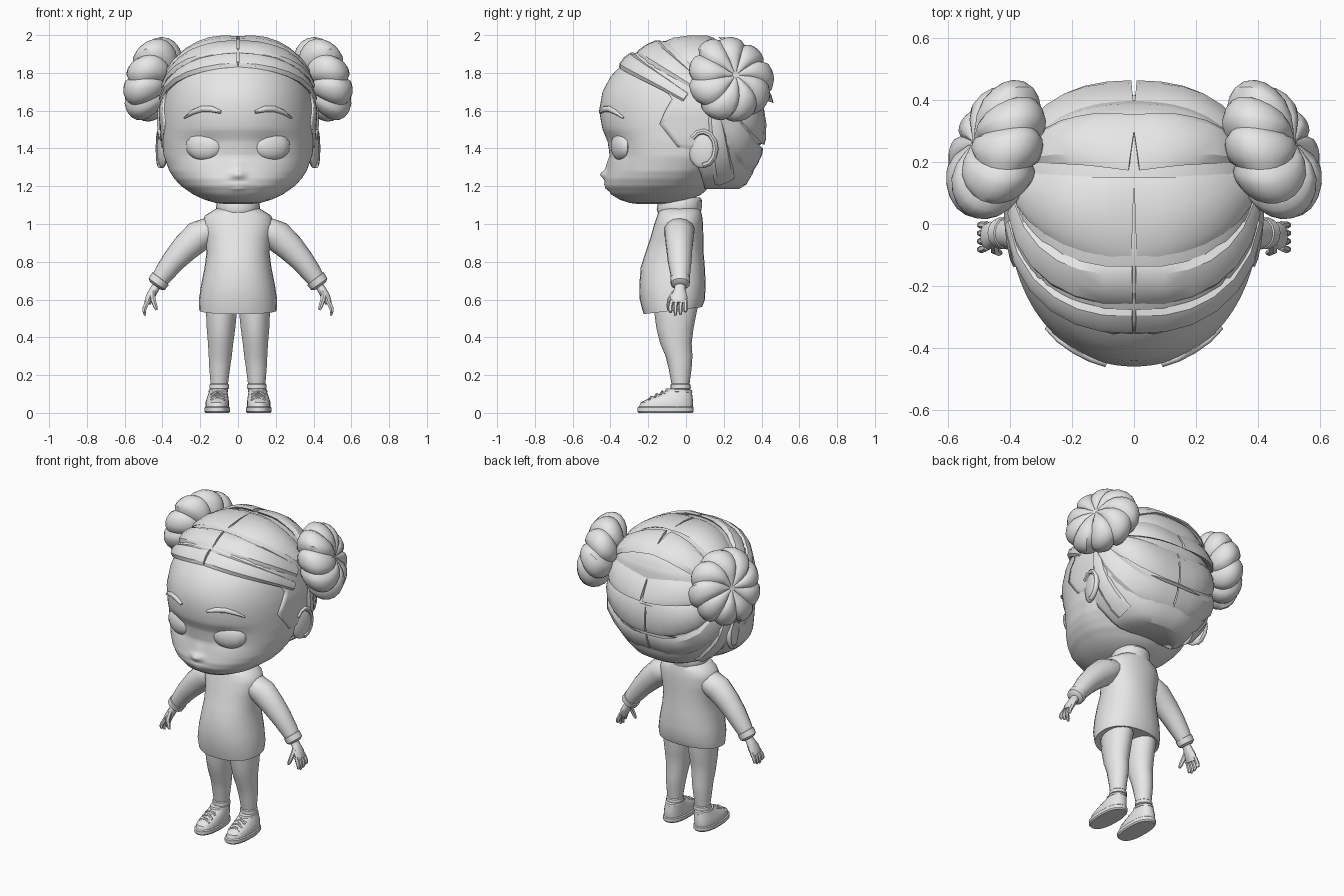
import bpy, bmesh, math
from mathutils import Vector, Matrix
from mathutils.bvhtree import BVHTree

grey = bpy.data.materials.new("plain grey")
grey.diffuse_color = (0.8, 0.8, 0.8, 1)


def finish(name, bm, mirror=False, angle=35):
    """Turn a bmesh into a shaded object, optionally mirrored across x = 0."""
    bmesh.ops.remove_doubles(bm, verts=bm.verts, dist=0.0004)
    bmesh.ops.recalc_face_normals(bm, faces=bm.faces)
    me = bpy.data.meshes.new(name)
    bm.to_mesh(me)
    bm.free()
    me.materials.append(grey)
    ob = bpy.data.objects.new(name, me)
    bpy.context.collection.objects.link(ob)
    bpy.ops.object.select_all(action='DESELECT')
    ob.select_set(True)
    bpy.context.view_layer.objects.active = ob
    bpy.ops.object.shade_smooth_by_angle(angle=math.radians(angle))
    if mirror:
        ob.modifiers.new("mirror", 'MIRROR').use_mirror_merge = False
    return ob


def skin(name, rows, wrap=True, mirror=False, angle=35):
    """Join rows of points with quads and close both ends."""
    bm = bmesh.new()
    vs = [[bm.verts.new(p) for p in row] for row in rows]
    n = len(rows[0])
    for a, b in zip(vs, vs[1:]):
        for i in range(n if wrap else n - 1):
            j = (i + 1) % n
            bm.faces.new((a[i], a[j], b[j], b[i]))
    bm.faces.new(vs[0])
    bm.faces.new(vs[-1])
    return finish(name, bm, mirror, angle)


def spow(v, k):
    return math.copysign(abs(v) ** k, v)


def ring_point(r, a, e, ef=None):
    """Point at angle a (0 = front) on ring (z, cx, cy, half width, front y, back y, tilt)."""
    if ef and math.cos(a) > 0:
        e = ef
    c = spow(math.cos(a), 2 / e)
    y = r[2] - c * ((r[2] - r[4]) if c > 0 else (r[5] - r[2]))
    tilt = r[6] if len(r) > 6 else 0
    return Vector((r[1] + r[3] * spow(math.sin(a), 2 / e), y, r[0] + tilt * y))


def loft(name, rings, n=24, e=2.0, mirror=False, angle=35):
    rows = [[ring_point(r, 2 * math.pi * i / n, e) for i in range(n)] for r in rings]
    return skin(name, rows, True, mirror, angle)


def sweep(name, pts, c, n=8, mirror=True, angle=45):
    """Elliptical tube through (x, y, z, width, thickness), thickness facing away from c."""
    ps = [Vector(p[:3]) for p in pts]
    rows = []
    for i, p in enumerate(ps):
        t = (ps[min(i + 1, len(ps) - 1)] - ps[max(i - 1, 0)]).normalized()
        out = p - Vector(c)
        out = (out - t * out.dot(t)).normalized()
        side = t.cross(out)
        rows.append([p + side * pts[i][3] * math.cos(2 * math.pi * k / n)
                     + out * pts[i][4] * math.sin(2 * math.pi * k / n) for k in range(n)])
    return skin(name, rows, True, mirror, angle)


def ellipsoid(name, loc, rad, rot=0, mirror=True, seg=16):
    bm = bmesh.new()
    m = Matrix.Translation(loc) @ Matrix.Rotation(rot, 4, 'Z') @ Matrix.Diagonal((*rad, 1))
    bmesh.ops.create_uvsphere(bm, u_segments=seg, v_segments=10, radius=1, matrix=m)
    return finish(name, bm, mirror)


def lerp(table, z):
    """Interpolate a table of rows sorted by their first value."""
    for a, b in zip(table, table[1:]):
        if z <= b[0]:
            f = max(0, (z - a[0]) / (b[0] - a[0]))
            return [p + (q - p) * f for p, q in zip(a, b)]
    return list(table[-1])


# Head, with nose, lips and eye sockets swelling out of the face
HE = 2.1
head = [(1.105, 0, -.18, .06, -.25, -.1), (1.112, 0, -.16, .12, -.3, -.04),
        (1.128, 0, -.14, .175, -.35, .02), (1.155, 0, -.12, .235, -.395, .08),
        (1.2, 0, -.09, .30, -.424, .13), (1.24, 0, -.07, .337, -.427, .16),
        (1.28, 0, -.05, .363, -.418, .2), (1.36, 0, -.01, .393, -.403, .26),
        (1.44, 0, .01, .403, -.416, .3), (1.5, 0, .03, .405, -.442, .33),
        (1.6, 0, .04, .405, -.46, .35), (1.7, 0, .05, .39, -.442, .36),
        (1.78, 0, .05, .36, -.40, .35), (1.86, 0, .04, .30, -.325, .32),
        (1.92, 0, .03, .2, -.21, .26), (1.94, 0, .03, .1, -.1, .15)]
bumps = [(0, 1.262, .035, .022, -.03), (0, 1.31, .025, .04, -.01), (.18, 1.41, .085, .06, .016),
         (0, 1.212, .05, .008, -.011), (0, 1.188, .04, .009, -.012)]
rows = []
for z in sorted({r[0] for r in head} | {round(1.17 + .01 * k, 2) for k in range(18)}
                | {round(1.37 + .03 * k, 2) for k in range(6)}):
    row = [ring_point(lerp(head, z), 2 * math.pi * i / 112, HE) for i in range(112)]
    for p in row:
        if p.y < -.15:
            p.y += sum(d * math.exp(-((abs(p.x) - x) / sx) ** 2 - ((z - bz) / sz) ** 2)
                       for x, bz, sx, sz, d in bumps)
    rows.append(row)
skin("head", rows, angle=75)


def face_y(x, z):
    r = lerp(head, z)
    return r[2] - (r[2] - r[4]) * (1 - (abs(x) / r[3]) ** HE) ** (1 / HE)


# Eyes and eyebrows
ellipsoid("eye", (.18, face_y(.18, 1.41) + .027, 1.412), (.103, .043, .076), .36, seg=12)
sweep("eyebrow", [(x, face_y(x, z) - .002, z, w, .012) for x, z, w in
                  ((.09, 1.592, .008), (.14, 1.608, .016), (.19, 1.61, .016),
                   (.24, 1.592, .013), (.28, 1.562, .004))], (0, 0, 1.58))

# Ears: a disc and a raised rim
ellipsoid("ear", (.4, .085, 1.395), (.024, .075, .1), -.25)
sweep("ear_rim", [(.402 + .018 * (1 + math.sin(a)) / 2, .088 + .068 * math.sin(a), 1.4 + .09 * math.cos(a),
                   .016, .016) for a in [-.9 + .5 * k for k in range(9)]], (.35, .08, 1.4))

# Hair cap, open at the face along the hairline
EB, EF = 2.5, 2.1
hair = [(1.185, 0, .06, .2, -.1, .28), (1.21, 0, .06, .25, -.1, .32), (1.27, 0, .06, .32, -.3, .355),
        (1.36, 0, .06, .38, -.42, .375), (1.41, 0, .06, .405, -.44, .38),
        (1.425, 0, .06, .41, -.45, .402), (1.6, 0, .06, .42, -.48, .415),
        (1.63, 0, .06, .415, -.475, .395), (1.75, 0, .06, .39, -.435, .4),
        (1.82, 0, .06, .36, -.38, .388), (1.88, 0, .05, .31, -.31, .36),
        (1.93, 0, .04, .24, -.225, .31), (1.965, 0, .03, .16, -.135, .23),
        (1.98, 0, .03, .08, -.05, .13)]
hairline = [(1.18, .1), (1.3, .07), (1.37, -.01), (1.39, -.03), (1.53, -.14), (1.6, -.11), (1.66, -.075),
            (1.7, -.1), (1.78, -.19), (1.82, -.29), (1.845, -.4)]
levels = sorted({r[0] for r in hair} | {1.24, 1.32, 1.39, 1.48, 1.53, 1.56, 1.66, 1.7, 1.78, 1.8, 1.835, 1.85, 1.905})
rows = []
for z in levels:
    r = lerp(hair, z)
    y = lerp(hairline, z)[1]
    k = (r[2] - y) / ((r[2] - r[4]) if y < r[2] else (r[5] - r[2]))
    k = max(-1, min(1, k)) if z < 1.84 else 1
    a0 = math.acos(spow(k, (EF if k > 0 else EB) / 2))
    rows.append([ring_point(r, a0 + (2 * math.pi - 2 * a0) * i / 64, EB, EF) for i in range(65)])
cap = skin("hair_cap", rows, False, angle=30)
thick = cap.modifiers.new("thickness", 'SOLIDIFY')
thick.thickness, thick.offset = .02, -1
tree = BVHTree.FromPolygons([v.co for v in cap.data.vertices], [tuple(f.vertices) for f in cap.data.polygons])
mid = Vector((0, .05, 1.5))

# Locks that run over the cap from the parting to the buns: start, bend, end, half width
locks = {"hairline_lock": ((.004, -.315, 1.87), (.3, -.34, 1.87), (.40, .0, 1.67), .055),
         "front_lock": ((.004, -.2, 1.935), (.3, -.22, 1.93), (.38, .05, 1.74), .075),
         "crown_lock": ((.004, .02, 1.98), (.22, .02, 1.97), (.36, .12, 1.82), .13),
         "upper_back_lock": ((.004, .25, 1.92), (.2, .28, 1.92), (.35, .25, 1.82), .1),
         "back_lock": ((.004, .4, 1.74), (.25, .42, 1.76), (.37, .28, 1.74), .12),
         "lower_back_lock": ((.004, .42, 1.53), (.3, .43, 1.52), (.38, .27, 1.66), .11),
         "nape_lock": ((.004, .37, 1.32), (.33, .34, 1.32), (.41, .2, 1.6), .09),
         "side_lock": ((.26, .22, 1.21), (.37, .16, 1.36), (.41, .15, 1.62), .06)}
for name, (a, b, c, w) in locks.items():
    a, b, c = Vector(a), Vector(b), Vector(c)
    pts = []
    for i in range(7):
        t = i / 6
        p = a * (1 - t) ** 2 + b * 2 * t * (1 - t) + c * t * t
        d = (p - mid).normalized()
        hit = tree.ray_cast(mid + d * 2, -d)[0] or p
        pts.append((*(hit - d * .004), w * (1 - .5 * t * t), .018 + .01 * math.sin(math.pi * t)))
    sweep(name, pts, mid, 8, angle=30)

# Hair buns: flattened balls with slightly uneven, twisted lobes
bun_c = Vector((.445, .235, 1.765))
bun_axis = Vector((.9, .36, .3)).normalized()
bun_u = bun_axis.cross(Vector((0, 0, 1))).normalized()
bun_v = bun_axis.cross(bun_u)
rows = []
for i in range(13):
    th = .06 + (math.pi - .12) * i / 12
    s, h = math.sin(th), math.cos(th)
    h *= .13 * (1 - .3 * math.exp(-(s / .3) ** 2))
    row = []
    for j in range(54):
        f = 2 * math.pi * j / 54 + .22 * math.cos(th)
        lobe = abs(math.sin(math.pi * j / 6)) ** .5
        k = (.9 + .1 * lobe) * (1 + .03 * math.sin(2.0 * (j // 6)))
        row.append(bun_c + (bun_u * math.cos(f) + bun_v * math.sin(f)) * .236 * s ** .85 * k
                   + bun_axis * h * (.86 + .14 * lobe))
    rows.append(row)
skin("hair_bun", rows, True, True, 40)

# Sweater body, collar and sleeves
loft("sweater", [(.555, 0, -.06, .19, -.2, .06, .12), (.55, 0, -.06, .205, -.225, .085, .12),
                 (.6, 0, -.06, .207, -.245, .1), (.68, 0, -.06, .195, -.247, .104),
                 (.77, 0, -.06, .177, -.24, .1), (.85, 0, -.05, .167, -.215, .093),
                 (.93, 0, -.04, .175, -.188, .092), (1.0, 0, -.04, .19, -.168, .09),
                 (1.045, 0, -.035, .175, -.152, .085), (1.085, 0, -.035, .11, -.14, .075)], 28, 2.2, angle=60)
loft("collar", [(1.06, 0, -.035, .11, -.15, .075), (1.075, 0, -.035, .118, -.155, .083),
                (1.125, 0, -.03, .112, -.148, .085), (1.14, 0, -.03, .10, -.135, .075)], 24)
sweep("sleeve", [(.07, -.035, .985, .03, .05), (.14, -.035, .97, .07, .082), (.21, -.035, .935, .083, .078),
                 (.28, -.035, .872, .074, .07), (.34, -.033, .806, .063, .064), (.39, -.03, .74, .054, .054),
                 (.425, -.03, .69, .045, .045)], (0, 5, .8), 14)
sweep("cuff", [(.405, -.03, .715, .035, .035), (.41, -.03, .71, .055, .053), (.43, -.03, .682, .053, .051),
               (.437, -.03, .672, .035, .035)], (0, 5, .8), 14)

# Hands
sweep("palm", [(.42, -.03, .69, .028, .024), (.442, -.033, .655, .03, .024), (.465, -.037, .615, .045, .024),
               (.48, -.04, .58, .042, .018)], (0, -.04, .6), 10)
for k, tip in enumerate((.53, .515, .52, .535)):
    y = -.075 + .024 * k
    sweep("finger", [(.474, y, .595, .012, .013), (.493, y * 1.1, .56, .012, .013),
                     (.497, y * 1.1, .54, .011, .011), (.492, y * 1.1, tip, .006, .006)], (0, -.04, .6), 6)
sweep("thumb", [(.452, -.06, .64, .014, .014), (.45, -.085, .6, .014, .014), (.438, -.092, .565, .012, .012),
                (.43, -.094, .545, .006, .006)], (0, -.04, .6), 6)

# Trouser legs with a rolled hem, and ankles
loft("leg", [(.125, .099, -.03, .045, -.075, .018), (.13, .099, -.03, .053, -.082, .026),
             (.15, .099, -.03, .052, -.081, .024), (.155, .099, -.03, .047, -.077, .019),
             (.24, .097, -.035, .056, -.093, .03), (.3, .094, -.04, .062, -.108, .034),
             (.37, .092, -.05, .068, -.138, .03), (.45, .09, -.05, .077, -.157, .04),
             (.55, .087, -.05, .084, -.17, .06), (.64, .087, -.05, .084, -.17, .06)], 18, mirror=True)
loft("ankle", [(.07, .1, -.03, .04, -.07, .015), (.14, .098, -.03, .04, -.07, .015)], 14, mirror=True)

# Shoes: sole, upper, opening rim and laces
loft("shoe_sole", [(0, .11, -.1, .062, -.25, .035), (.008, .11, -.1, .068, -.258, .041),
                   (.028, .11, -.1, .068, -.258, .041), (.033, .11, -.1, .062, -.25, .036)], 24, 2.4, True)
loft("shoe_upper", [(.03, .11, -.09, .062, -.25, .036), (.055, .11, -.085, .062, -.24, .038),
                    (.075, .108, -.07, .058, -.2, .036), (.095, .106, -.05, .053, -.155, .033),
                    (.115, .104, -.035, .048, -.11, .03)], 24, 2.3, True)
loft("shoe_rim", [(.105, .104, -.035, .045, -.1, .028, -.05), (.11, .104, -.035, .052, -.112, .034, -.05),
                  (.122, .104, -.035, .05, -.108, .032, -.05), (.125, .104, -.035, .042, -.095, .024, -.05)],
     20, mirror=True)
for k in range(3):
    y, z = -.125 - .03 * k, .107 - .014 * k
    for s in (-1, 1):
        sweep("lace", [(.107 - .036 * s, y - .01, z - .012, .007, .006), (.107, y, z + .006, .007, .006),
                       (.107 + .036 * s, y + .014, z - .008, .007, .006)], (.107, -.08, 0), 6)
